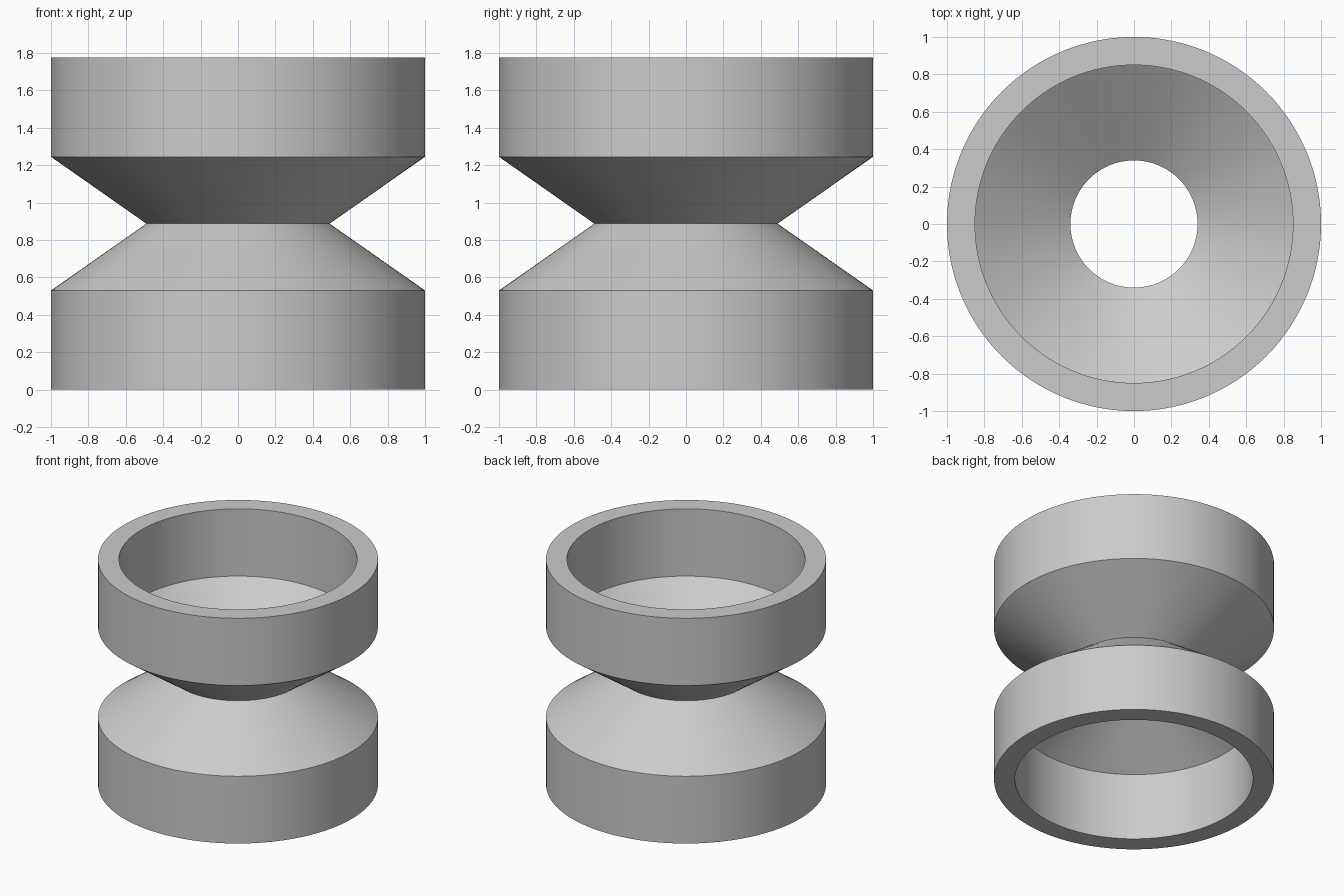
import bpy
import bmesh
from math import radians
from mathutils import Matrix, Vector

cube = bpy.data.objects.get("Cube")
if cube:
    bpy.data.objects.remove(cube, do_unlink=True)

# Main dimensions
HEIGHT = 1.775
RIM_HEIGHT = 0.53
OUTER_RADIUS = 1.0
WAIST_RADIUS = 0.49
WALL = 0.15
SIDES = 128

grey = bpy.data.materials.new("light_grey")
grey.use_nodes = True
colour = (0.6, 0.6, 0.6, 1.0)
grey.diffuse_color = colour
grey.node_tree.nodes["Principled BSDF"].inputs["Base Color"].default_value = colour

# Closed wall section: up the outside, down the inside
outside = [(OUTER_RADIUS, 0), (OUTER_RADIUS, RIM_HEIGHT), (WAIST_RADIUS, HEIGHT / 2),
           (OUTER_RADIUS, HEIGHT - RIM_HEIGHT), (OUTER_RADIUS, HEIGHT)]
inside = [(r - WALL, z) for r, z in reversed(outside)]
section = outside + inside

# Revolve the section into rings and bridge them
bm = bmesh.new()
rings = []
for i in range(SIDES):
    turn = Matrix.Rotation(radians(360) * i / SIDES, 3, 'Z')
    rings.append([bm.verts.new(turn @ Vector((r, 0, z))) for r, z in section])
for i, ring in enumerate(rings):
    following = rings[(i + 1) % SIDES]
    for j in range(len(section)):
        k = (j + 1) % len(section)
        bm.faces.new((ring[j], following[j], following[k], ring[k]))
bmesh.ops.recalc_face_normals(bm, faces=bm.faces)

mesh = bpy.data.meshes.new("waisted_sleeve")
bm.to_mesh(mesh)
bm.free()
mesh.materials.append(grey)
sleeve = bpy.data.objects.new("waisted_sleeve", mesh)
bpy.context.collection.objects.link(sleeve)

# Smooth round walls, crisp rims and waist
bpy.ops.object.select_all(action='DESELECT')
sleeve.select_set(True)
bpy.context.view_layer.objects.active = sleeve
bpy.ops.object.shade_smooth_by_angle(angle=radians(30))
